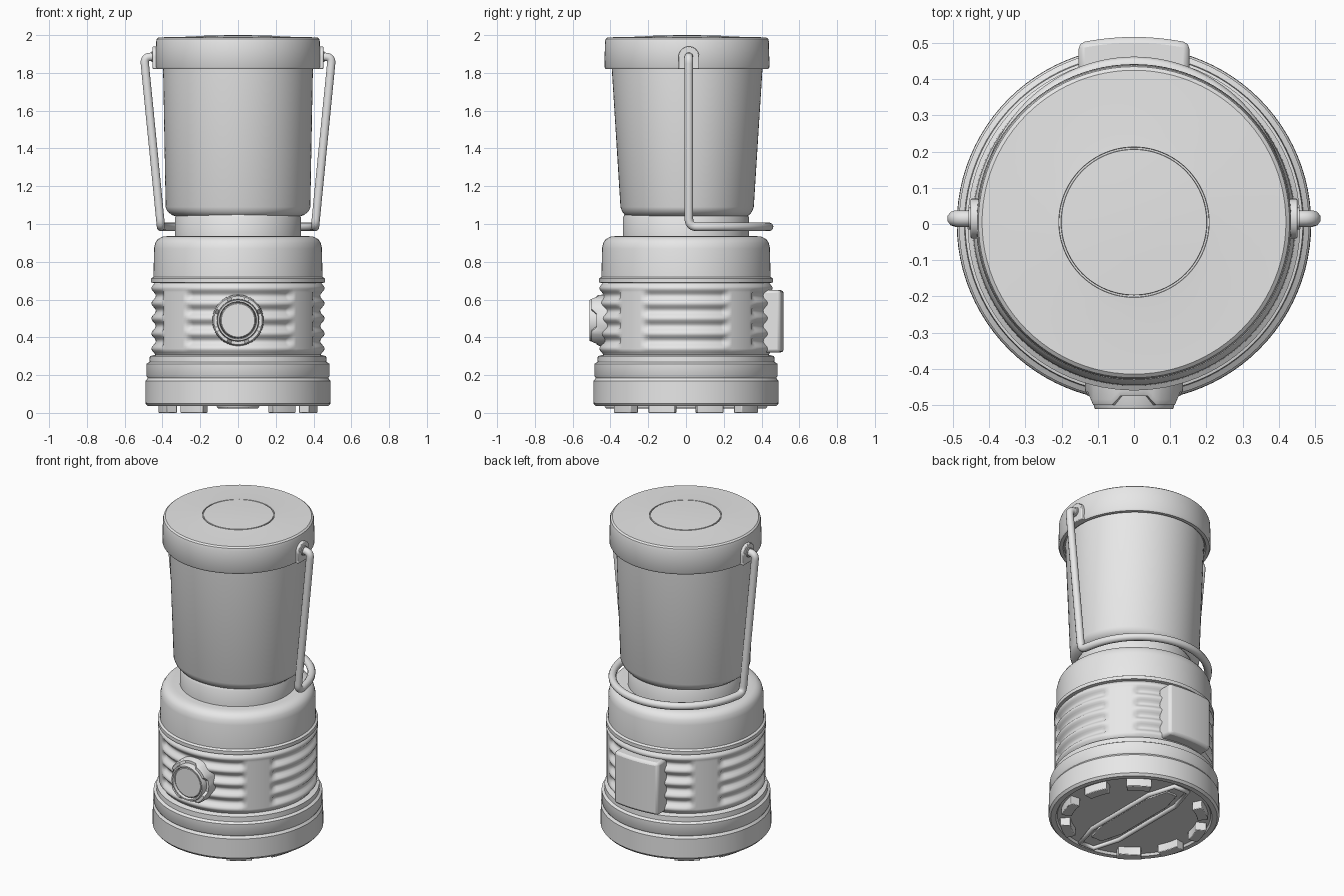
import bpy, bmesh, math
from mathutils import Vector, Matrix

cube = bpy.data.objects.get("Cube")
if cube:
    bpy.data.objects.remove(cube, do_unlink=True)

grey = bpy.data.materials.new("light_grey")
grey.use_nodes = True
grey.diffuse_color = (0.8, 0.8, 0.8, 1)
grey.node_tree.nodes["Principled BSDF"].inputs["Base Color"].default_value = (0.8, 0.8, 0.8, 1)


def finish(name, bm, angle=35, bevel=0):
    bmesh.ops.remove_doubles(bm, verts=bm.verts, dist=1e-5)
    bmesh.ops.recalc_face_normals(bm, faces=bm.faces)
    mesh = bpy.data.meshes.new(name)
    bm.to_mesh(mesh)
    bm.free()
    mesh.materials.append(grey)
    ob = bpy.data.objects.new(name, mesh)
    bpy.context.collection.objects.link(ob)
    if bevel:
        mod = ob.modifiers.new("bevel", 'BEVEL')
        mod.width, mod.segments, mod.limit_method = bevel, 2, 'ANGLE'
        mod.angle_limit = math.radians(40)
    bpy.ops.object.select_all(action='DESELECT')
    ob.select_set(True)
    bpy.context.view_layer.objects.active = ob
    bpy.ops.object.shade_smooth_by_angle(angle=math.radians(angle))
    return ob


def lathe(name, profile, segs=96, y=0.0, shape=None, angle=35):
    """Revolve (r, z) or (rx, ry, z) points; shape(a, r, z) may alter r and z."""
    bm = bmesh.new()
    rings = []
    for p in profile:
        rx, ry, z = p if len(p) == 3 else (p[0], p[0], p[1])
        ring = []
        for i in range(segs):
            a = 2 * math.pi * i / segs
            sx, sy, sz = rx, ry, z
            if shape:
                sx, sz = shape(a, rx, z)
                sy = sx
            ring.append(bm.verts.new((sx * math.cos(a), y + sy * math.sin(a), sz)))
        rings.append(ring)
    for lo, hi in zip(rings, rings[1:]):
        for i in range(segs):
            j = (i + 1) % segs
            bm.faces.new((lo[i], lo[j], hi[j], hi[i]))
    return finish(name, bm, angle)


def prism(name, outline, depth, matrix=Matrix(), bevel=0):
    """Extrude a 2D outline by depth along local z, then place it."""
    bm = bmesh.new()
    face = bm.faces.new([bm.verts.new((u, v, 0)) for u, v in outline])
    out = bmesh.ops.extrude_face_region(bm, geom=[face])
    new = [v for v in out["geom"] if isinstance(v, bmesh.types.BMVert)]
    bmesh.ops.translate(bm, verts=new, vec=(0, 0, depth))
    bmesh.ops.transform(bm, matrix=matrix, verts=bm.verts)
    return finish(name, bm, 35, bevel)


def tube(name, points, radius, cyclic=False):
    curve = bpy.data.curves.new(name, 'CURVE')
    curve.dimensions = '3D'
    curve.bevel_depth, curve.bevel_resolution = radius, 3
    curve.use_fill_caps = True
    sp = curve.splines.new('POLY')
    sp.points.add(len(points) - 1)
    for q, p in zip(sp.points, points):
        q.co = (*p, 1)
    sp.use_cyclic_u = cyclic
    sp.use_smooth = True
    curve.materials.append(grey)
    ob = bpy.data.objects.new(name, curve)
    bpy.context.collection.objects.link(ob)
    return ob


# Base ring with a shallow groove
lathe("base", [(0, .05), (.44, .05), (.448, .036), (.478, .036), (.49, .05), (.489, .17),
               (.478, .185), (.484, .195), (.484, .26), (.469, .27), (.467, .30), (.43, .31)])


# Ribbed grip with four smooth vertical pads
def grip_shape(a, r, z):
    rib = .447 + .012 * math.cos(2 * math.pi * (z - .34) / .08)
    from_front = abs(math.degrees(math.atan2(abs(math.cos(a)), abs(math.sin(a)))) - 49)
    if from_front < 11.5 and .325 < z < .645:
        rib = .455
    return rib, z


lathe("ribbed_grip", [(.45, .29 + .01 * i) for i in range(42)], 144, shape=grip_shape, angle=50)

# Upper housing and neck
lathe("upper_housing", [(.43, .685), (.46, .69), (.46, .712), (.447, .72), (.445, .87), (.438, .90),
                        (.424, .921), (.40, .933), (.37, .936), (0, .936)])
lathe("neck", [(.334, .92), (.334, 1.035), (.325, 1.05), (0, 1.05)])

# Tapered globe, wider across the handle axis at its foot
lathe("globe", [(0, 0, 1.04), (.325, .315, 1.04), (.35, .33, 1.047), (.375, .345, 1.068),
                (.383, .353, 1.09), (.397, .40, 1.84)], y=.006)

# Cap with an inset round top panel
lathe("cap", [(0, 1.83), (.405, 1.83), (.41, 1.82), (.43, 1.82), (.437, 1.832), (.434, 1.965),
              (.430, 1.98), (.42, 1.988), (.25, 1.992), (.208, 1.995), (.207, 1.988),
              (.202, 1.988), (.201, 1.996), (.10, 1.999), (0, 2.0)], y=.005)


# Front switch: notched outer bezel, inner ring and button
def bezel_shape(a, r, z):
    if z > .48 and r > .11:
        off = abs((math.degrees(a) + 45) % 90 - 45)
        z -= .025 * max(0, min(1, (27 - off) / 9))
    return r, z


for name, prof, shape in (
        ("switch_bezel", [(.137, .40), (.135, .485), (.128, .50), (.112, .50), (.108, .46)], bezel_shape),
        ("switch_ring", [(.111, .42), (.111, .505), (.107, .512), (.099, .512), (.095, .505), (.095, .48)], None),
        ("switch_button", [(.096, .44), (.093, .498), (.088, .502), (0, .502)], None)):
    ob = lathe(name, prof, 64, shape=shape)
    ob.rotation_euler.x = math.pi / 2
    ob.location.z = .49

# Back cover plate with a gently bowed face
xs = [-.153 + .0306 * i for i in range(11)]
bow = [(x, .517 - .7 * x * x) for x in xs]
prism("back_cover", [(-.153, .40)] + bow + [(.153, .40)], .33, Matrix.Translation((0, 0, .32)), .016)

# Handle lugs and pins on the cap
PY = .015
arch = [(.055 * math.cos(t), .055 * math.sin(t)) for t in (math.pi * i / 16 for i in range(17))]
lug = [(.055, -.065)] + arch + [(-.055, -.065)]
for side, s in (("left", 1), ("right", -1)):
    # local u -> y, v -> z, depth -> outward x
    m = Matrix(((0, 0, s, s * .41), (1, 0, 0, PY), (0, 1, 0, 1.885), (0, 0, 0, 1)))
    prism(side + "_handle_lug", lug, .042, m, .004)
    tube(side + "_handle_pin_collar", [(s * .44, PY, 1.885), (s * .458, PY, 1.885)], .03)


# Wire handle: hooks into the lugs, drops down and wraps behind the neck
def round_corner(a, b, c, r, n=6):
    a, b, c = Vector(a), Vector(b), Vector(c)
    p, q = b + (a - b).normalized() * r, b + (c - b).normalized() * r
    return [p * (1 - t) ** 2 + b * 2 * t * (1 - t) + q * t * t for t in (i / n for i in range(n + 1))]


top, foot = (.497, PY, 1.885), (.408, PY, .985)
half = [Vector((.43, PY, 1.885))]
half += round_corner((.43, PY, 1.885), top, foot, .035)
half += round_corner(top, foot, (.408, .2, .985), .045)
for i in range(5, 33):
    t = math.pi / 2 * i / 32
    half.append(Vector((.408 * math.cos(t), PY + .425 * math.sin(t), .985)))
tube("wire_handle", half + [Vector((-p.x, p.y, p.z)) for p in reversed(half[:-1])], .023)

# Feet: eight curved pads around the underside
for n, deg in enumerate((18, 54, 126, 162, 198, 234, 306, 342)):
    arc = [math.radians(deg + d) for d in (-10, -5, 0, 5, 10)]
    pad = [(.425 * math.cos(t), .425 * math.sin(t)) for t in arc]
    pad += [(.365 * math.cos(t), .365 * math.sin(t)) for t in reversed(arc)]
    prism("foot_%d" % (n + 1), pad, .055, bevel=.004)

# Hanging bail folded flat under the base, around a raised long cover
loop = [(0.05, .42), (.10, .25), (.10, -.25), (.05, -.42)]
loop += [(-x, y) for x, y in reversed(loop)]
tube("bottom_bail", [(x, y, .037) for x, y in loop], .014, True)
prism("bottom_cover", [(x * .75, y * .8) for x, y in loop], .02, Matrix.Translation((0, 0, .04)), .003)
